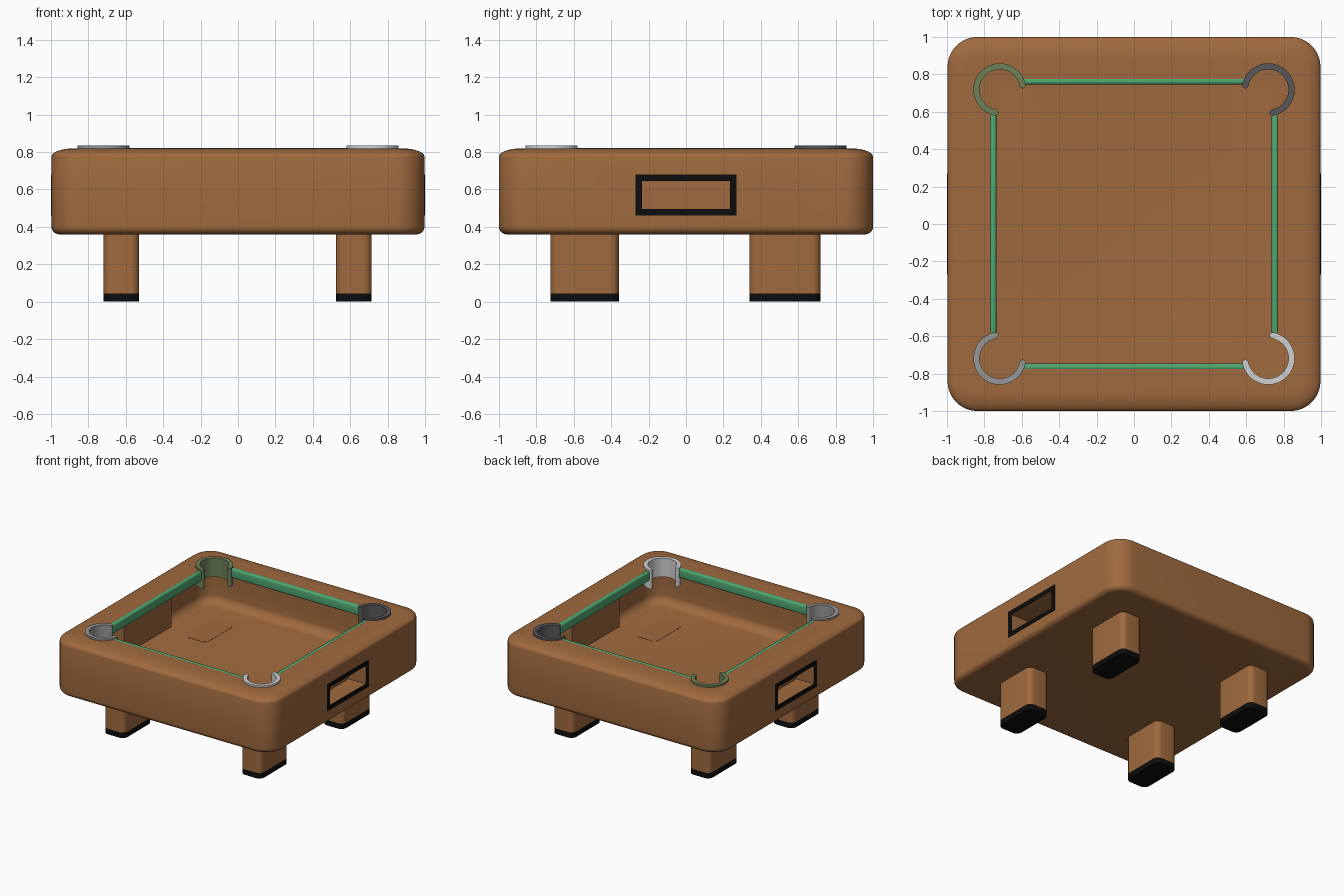
import bpy, bmesh, math
from mathutils import Matrix

cube = bpy.data.objects.get("Cube")
if cube:
    bpy.data.objects.remove(cube, do_unlink=True)


def material(name, color):
    m = bpy.data.materials.new(name)
    m.use_nodes = True
    m.diffuse_color = (*color, 1)
    m.node_tree.nodes["Principled BSDF"].inputs["Base Color"].default_value = (*color, 1)
    return m


WOOD = material("brown wood", (0.35, 0.144, 0.048))
BLACK = material("black", (0.004, 0.004, 0.004))
GREEN = material("green", (0.078, 0.39, 0.17))
OLIVE = material("olive", (0.155, 0.22, 0.095))
DARK = material("dark grey", (0.1, 0.1, 0.108))
MID = material("mid grey", (0.31, 0.31, 0.31))
LIGHT = material("light grey", (0.64, 0.64, 0.64))

parts = []


def finish(name, bm, mat):
    bmesh.ops.recalc_face_normals(bm, faces=bm.faces)
    mesh = bpy.data.meshes.new(name)
    bm.to_mesh(mesh)
    bm.free()
    mesh.materials.append(mat)
    ob = bpy.data.objects.new(name, mesh)
    bpy.context.collection.objects.link(ob)
    parts.append(ob)
    return ob


def rounded_rect(hx, hy, r, n=10):
    pts = []
    for i, (sx, sy) in enumerate([(1, 1), (-1, 1), (-1, -1), (1, -1)]):
        for k in range(n + 1):
            a = math.pi / 2 * (i + k / n)
            pts.append((sx * (hx - r) + r * math.cos(a), sy * (hy - r) + r * math.sin(a)))
    return pts


def loft(name, rings, mat):
    """Skin a stack of (outline, z) rings and cap both ends."""
    bm = bmesh.new()
    loops = [[bm.verts.new((x, y, z)) for x, y in pts] for pts, z in rings]
    for a, b in zip(loops, loops[1:]):
        for i in range(len(a)):
            j = (i + 1) % len(a)
            bm.faces.new((a[i], a[j], b[j], b[i]))
    bm.faces.new(loops[0][::-1])
    bm.faces.new(loops[-1])
    return finish(name, bm, mat)


def soft_block(name, hx, hy, r, z0, z1, low, top, mat, n=7):
    """Rounded slab; low and top are (width, height) of its edge curves."""
    rings = []
    for z, sign, (w, h) in ((z0, 1, low), (z1, -1, top)):
        steps = range(n + 1) if sign > 0 else range(n, -1, -1)
        for k in steps:
            a = math.pi / 2 * k / n
            inset = w * (1 - math.sin(a))
            height = z + sign * h * (1 - math.cos(a))
            rings.append((rounded_rect(hx - inset, hy - inset, r - inset), height))
    return loft(name, rings, mat)


def box(name, x, y, z, mat, bevel=0):
    """Box from (min, max) spans."""
    bm = bmesh.new()
    mid = [(s[0] + s[1]) / 2 for s in (x, y, z)]
    size = [s[1] - s[0] for s in (x, y, z)]
    bmesh.ops.create_cube(bm, size=1, matrix=Matrix.Translation(mid) @ Matrix.Diagonal((*size, 1)))
    if bevel:
        bmesh.ops.bevel(bm, geom=bm.edges[:], offset=bevel, segments=4, profile=0.5, affect='EDGES')
    return finish(name, bm, mat)


def cut(target, cutter):
    mod = target.modifiers.new("cut", 'BOOLEAN')
    mod.operation = 'DIFFERENCE'
    mod.solver = 'EXACT'
    mod.object = cutter
    bpy.context.view_layer.objects.active = target
    bpy.ops.object.modifier_apply(modifier=mod.name)


def discard(ob):
    parts.remove(ob)
    bpy.data.objects.remove(ob, do_unlink=True)


def circle(cx, cy, r, n=40):
    return [(cx + r * math.cos(math.tau * k / n), cy + r * math.sin(math.tau * k / n)) for k in range(n)]


# Hollow body with an overhanging rim
body = soft_block("table_body", 0.997, 1.0, 0.16, 0.36, 0.82, (0.045, 0.04), (0.12, 0.045), WOOD)
cavity = soft_block("cavity_cutter", 0.965, 0.967, 0.14, 0.383, 0.765, (0.08, 0.07), (0.05, 0.03), WOOD)
opening = box("opening_cutter", (-0.762, 0.762), (-0.765, 0.765), (0.7, 0.9), WOOD)
cutters = [cavity, opening]

# Corner pockets: open collars facing the middle
PC, R_OUT, R_IN, HALF = 0.718, 0.141, 0.108, math.radians(124)


def collar_outline(cx, cy, facing, n=36, caps=8):
    rm, rc = (R_OUT + R_IN) / 2, (R_OUT - R_IN) / 2
    pts = []
    for side, r in ((1, R_OUT), (-1, R_IN)):
        for k in range(n + 1):
            a = facing + side * HALF * (2 * k / n - 1)
            pts.append((cx + r * math.cos(a), cy + r * math.sin(a)))
        end = facing + side * HALF
        ex, ey = cx + rm * math.cos(end), cy + rm * math.sin(end)
        start = end if side > 0 else end + math.pi
        for k in range(1, caps):
            a = start + math.pi * k / caps
            pts.append((ex + rc * math.cos(a), ey + rc * math.sin(a)))
    return pts


for name, sx, sy, mat in (("back_right", -1, 1, OLIVE), ("back_left", 1, 1, DARK),
                          ("front_right", -1, -1, MID), ("front_left", 1, -1, LIGHT)):
    cx, cy = sx * PC, sy * PC
    outline = collar_outline(cx, cy, math.atan2(sy, sx))
    loft(name + "_pocket", [(outline, 0.68), (outline, 0.834)], mat)
    hole = circle(cx, cy, 0.13)
    cutters.append(loft("pocket_cutter", [(hole, 0.7), (hole, 0.9)], WOOD))

for c in cutters:
    cut(body, c)
    discard(c)

# Side slots, each with an inner housing and a black frame
for side, s in (("left", 1), ("right", -1)):
    def span(a, b):
        return tuple(sorted((s * a, s * b)))
    slot = box("slot_cutter", span(0.84, 1.1), (-0.235, 0.235), (0.495, 0.645), WOOD)
    housing = box(side + "_slot_housing", span(0.82, 0.98), (-0.31, 0.31), (0.45, 0.695), WOOD)
    frame = box(side + "_slot_frame", span(0.991, 1.0), (-0.27, 0.27), (0.46, 0.68), BLACK)
    for ob in (body, housing, frame):
        cut(ob, slot)
    discard(slot)

# Cushion rails along the opening
for side, s in (("left", 1), ("right", -1)):
    x = s * 0.754
    box(side + "_rail", (x - 0.018, x + 0.018), (-0.59, 0.59), (0.745, 0.823), GREEN, 0.014)
for side, s in (("back", 1), ("front", -1)):
    y = s * 0.764
    box(side + "_rail", (-0.605, 0.605), (y - 0.018, y + 0.018), (0.745, 0.823), GREEN, 0.014)

# Legs with black feet
for side, x in (("left", 0.62), ("right", -0.623)):
    for end, y, hy in (("back", 0.53, 0.19), ("front", -0.542, 0.183)):
        plan = [(x + px, y + py) for px, py in rounded_rect(0.095, hy, 0.045, 6)]
        name = end + "_" + side
        loft(name + "_leg", [(plan, 0.045), (plan, 0.385)], WOOD)
        loft(name + "_foot", [(plan, 0), (plan, 0.045)], BLACK)

# Smooth curves, sharp corners
bpy.ops.object.select_all(action='DESELECT')
for ob in parts:
    ob.select_set(True)
bpy.context.view_layer.objects.active = body
bpy.ops.object.shade_smooth_by_angle(angle=math.radians(32))
